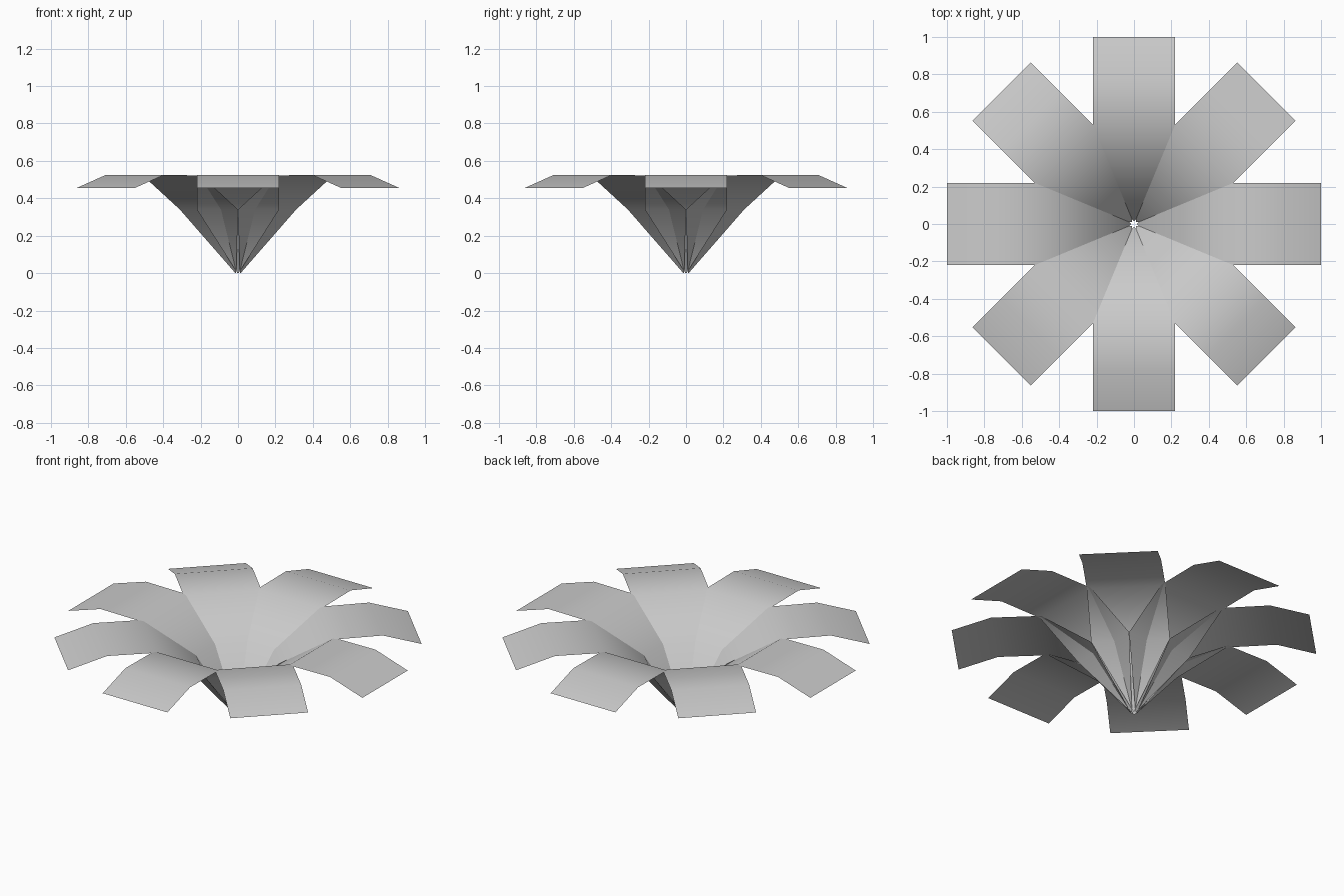
import bpy
import bmesh
from math import pi
from mathutils import Matrix

cube = bpy.data.objects.get("Cube")
if cube:
    bpy.data.objects.remove(cube, do_unlink=True)

# One plain grey for every petal
grey = bpy.data.materials.new("soft_grey")
grey.use_nodes = True
colour = (0.6, 0.6, 0.6, 1.0)
grey.diffuse_color = colour
grey.node_tree.nodes["Principled BSDF"].inputs["Base Color"].default_value = colour

# Petal cross rows from stem to drooping tip: distance out, height, half width
PROFILE = [
    (0.017, 0.0, 0.003),
    (0.22, 0.34, 0.22),
    (0.5, 0.522, 0.22),
    (0.78, 0.525, 0.22),
    (1.0, 0.455, 0.22),
]
PETALS = 8


def petal_mesh():
    bm = bmesh.new()
    rows = [[bm.verts.new((out, side * half, height)) for side in (-1, 1)]
            for out, height, half in PROFILE]
    for (a, b), (c, d) in zip(rows, rows[1:]):
        face = bm.faces.new((a, c, d, b))
        face.smooth = True
    mesh = bpy.data.meshes.new("petal")
    bm.to_mesh(mesh)
    bm.free()
    mesh.materials.append(grey)
    return mesh


# Ring of identical overlapping petals around the open stem
shared = petal_mesh()
for i in range(PETALS):
    petal = bpy.data.objects.new(f"petal_{i + 1}", shared)
    petal.matrix_world = Matrix.Rotation(2 * pi * i / PETALS, 4, "Z")
    bpy.context.collection.objects.link(petal)
